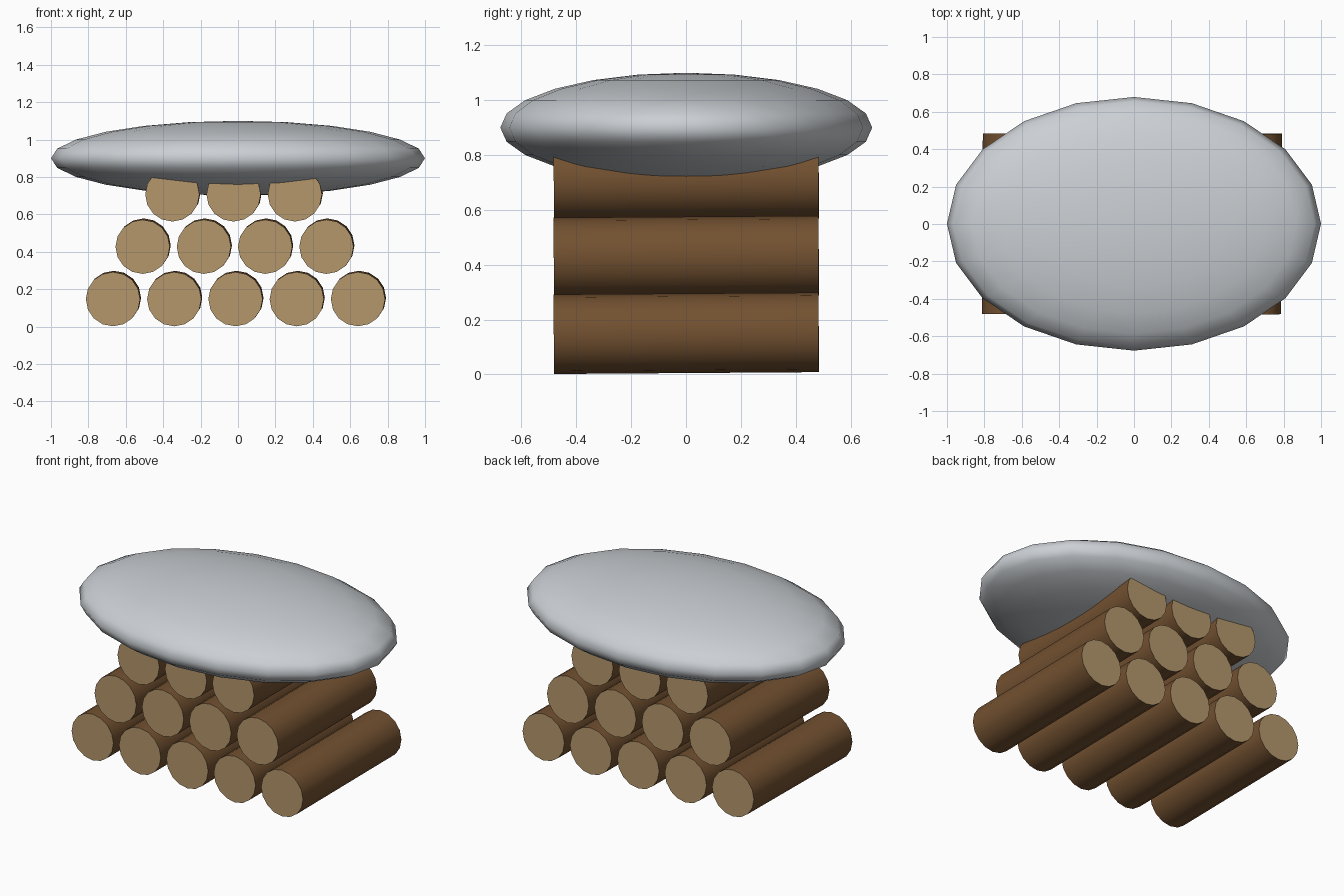
import bpy, math

if "Cube" in bpy.data.objects:
    bpy.data.objects.remove(bpy.data.objects["Cube"])


def material(name, rgb):
    m = bpy.data.materials.new(name)
    m.diffuse_color = (*rgb, 1)
    m.use_nodes = True
    m.node_tree.nodes["Principled BSDF"].inputs["Base Color"].default_value = m.diffuse_color
    return m


bark = material("brown bark", (0.17, 0.082, 0.030))
cut_wood = material("pale cut wood", (0.46, 0.31, 0.15))
stone = material("grey stone", (0.60, 0.63, 0.66))

# Log pile: rows of 5, 4 and 3, running front to back
RADIUS, LENGTH, SPACING, ROW_HEIGHT = 0.145, 0.965, 0.3275, 0.28
for row, count in enumerate((5, 4, 3)):
    for i in range(count):
        x = -0.011 + (i - (count - 1) / 2) * SPACING - row * 0.005
        z = 0.150 + row * ROW_HEIGHT
        bpy.ops.mesh.primitive_cylinder_add(
            vertices=16, radius=RADIUS, depth=LENGTH, location=(x, 0.001, z),
            rotation=(math.radians(90.4), 0, math.radians(-0.3)))
        log = bpy.context.object
        log.name = f"log_row{row + 1}_{i + 1}"
        log.data.materials.append(bark)
        log.data.materials.append(cut_wood)
        for face in log.data.polygons:
            face.material_index = 1 if abs(face.normal.z) > 0.5 else 0
        bpy.ops.object.shade_smooth_by_angle(angle=math.radians(40))

# Flattened boulder resting on the pile
bpy.ops.mesh.primitive_uv_sphere_add(segments=20, ring_count=12, radius=1,
                                     location=(0, 0.001, 0.9))
slab = bpy.context.object
slab.name = "flat_stone"
slab.scale = (1, 0.678, 0.2)
bpy.ops.object.transform_apply(location=False, rotation=False, scale=True)
slab.data.materials.append(stone)
bpy.ops.object.shade_smooth()
